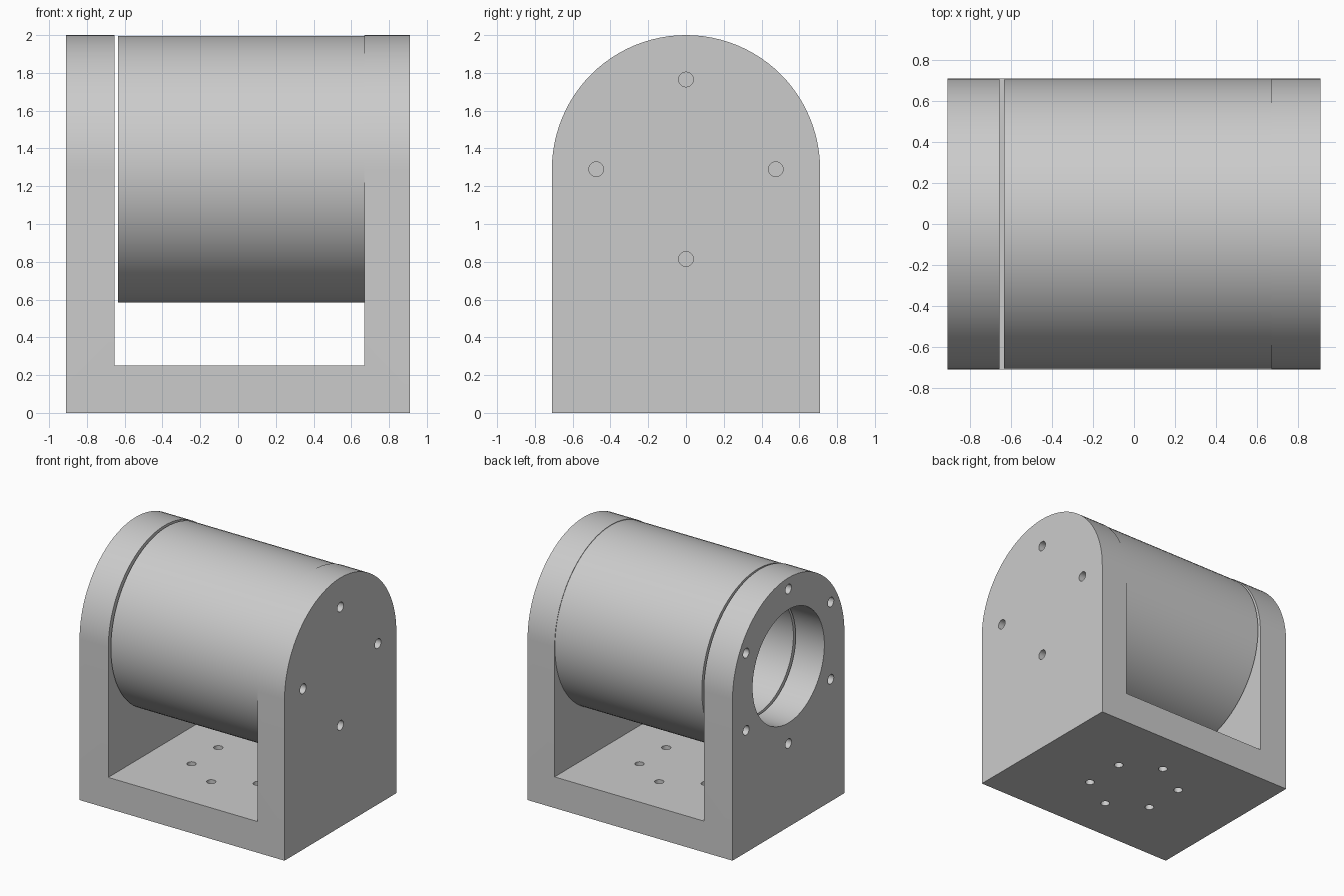
import bpy, bmesh
from math import cos, sin, pi, radians
from mathutils import Matrix

if "Cube" in bpy.data.objects:
    bpy.data.objects.remove(bpy.data.objects["Cube"], do_unlink=True)

AXIS_Z = 1.29                # height of the drum axis
ARCH_R = 0.71                # half width of the bracket
LEFT, RIGHT = 0.91, -0.91    # outer ends along x
WALL_L, WALL_R = 0.67, -0.655
BORE_R = 0.455

grey = bpy.data.materials.new("plain grey")
grey.use_nodes = True
colour = (0.6, 0.6, 0.6, 1)
grey.diffuse_color = colour
grey.node_tree.nodes["Principled BSDF"].inputs["Base Color"].default_value = colour


def make_object(name, bm):
    bmesh.ops.recalc_face_normals(bm, faces=bm.faces)
    mesh = bpy.data.meshes.new(name)
    bm.to_mesh(mesh)
    bm.free()
    mesh.materials.append(grey)
    obj = bpy.data.objects.new(name, mesh)
    bpy.context.collection.objects.link(obj)
    return obj


def add_rod(bm, centre, radius, length, along_x=True, sides=32):
    turn = Matrix.Rotation(pi / 2, 4, 'Y') if along_x else Matrix()
    bmesh.ops.create_cone(bm, cap_ends=True, segments=sides, radius1=radius,
                          radius2=radius, depth=length,
                          matrix=Matrix.Translation(centre) @ turn)


def rod_between(bm, x0, x1, radius, y=0, z=AXIS_Z, sides=32):
    add_rod(bm, ((x0 + x1) / 2, y, z), radius, x1 - x0, True, sides)


def ring(count, radius, start):
    for i in range(count):
        a = radians(start) + 2 * pi * i / count
        yield radius * cos(a), radius * sin(a)


def activate(obj):
    bpy.ops.object.select_all(action='DESELECT')
    obj.select_set(True)
    bpy.context.view_layer.objects.active = obj


def cut(obj, bm):
    cutter = make_object("cutter", bm)
    cutter.hide_render = True
    mod = obj.modifiers.new("cut", 'BOOLEAN')
    mod.operation, mod.solver, mod.object = 'DIFFERENCE', 'EXACT', cutter
    activate(obj)
    bpy.ops.object.modifier_apply(modifier=mod.name)
    bpy.data.objects.remove(cutter, do_unlink=True)


def smooth(obj):
    activate(obj)
    bpy.ops.object.shade_smooth_by_angle(angle=radians(30))


# Bracket: arched block extruded along x
bm = bmesh.new()
steps = 48
profile = [(-ARCH_R, 0), (ARCH_R, 0)]
profile += [(ARCH_R * cos(pi * i / steps), AXIS_Z + ARCH_R * sin(pi * i / steps))
            for i in range(steps + 1)]
face = bm.faces.new([bm.verts.new((RIGHT, y, z)) for y, z in profile])
grown = bmesh.ops.extrude_face_region(bm, geom=[face])["geom"]
bmesh.ops.translate(bm, vec=(LEFT - RIGHT, 0, 0),
                    verts=[v for v in grown if isinstance(v, bmesh.types.BMVert)])
bracket = make_object("bracket", bm)

# Slot between the two walls, leaving the base
bm = bmesh.new()
bmesh.ops.create_cube(bm, size=1, matrix=Matrix.Translation(((WALL_L + WALL_R) / 2, 0, 1.25))
                      @ Matrix.Diagonal((WALL_L - WALL_R, 2, 2, 1)))
cut(bracket, bm)

# Bore and bolt holes in the walls and base
bm = bmesh.new()
rod_between(bm, RIGHT - 0.1, WALL_R + 0.1, BORE_R, sides=96)
for y, z in ring(6, 0.62, 90):
    rod_between(bm, RIGHT - 0.1, WALL_R + 0.1, 0.038, y, AXIS_Z + z)
for y, z in ring(4, 0.475, 0):
    rod_between(bm, WALL_L + 0.02, LEFT + 0.1, 0.039, y, AXIS_Z + z)
for x, y in ring(6, 0.34, 30):
    add_rod(bm, (x, y, 0.12), 0.034, 0.5, along_x=False)
cut(bracket, bm)
smooth(bracket)

# Hollow drum, seated against the left wall
bm = bmesh.new()
rod_between(bm, -0.635, WALL_L, 0.706, sides=96)
drum = make_object("drum", bm)
bm = bmesh.new()
rod_between(bm, -0.8, WALL_L - 0.02, BORE_R, sides=96)
cut(drum, bm)
smooth(drum)
